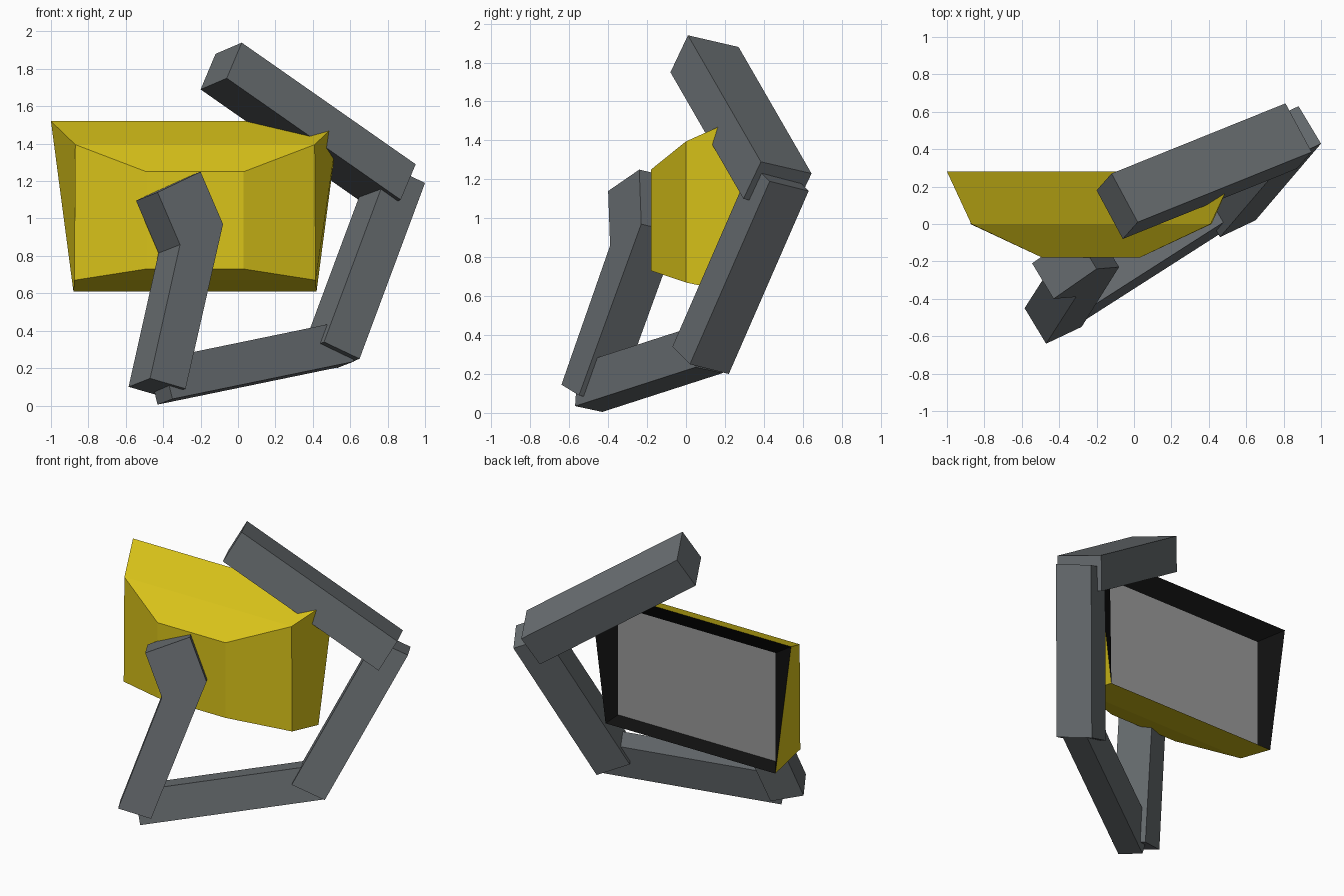
import bpy, bmesh
from mathutils import Vector

if "Cube" in bpy.data.objects:
    bpy.data.objects.remove(bpy.data.objects["Cube"])


def material(name, rgb):
    m = bpy.data.materials.new(name)
    m.diffuse_color = (*rgb, 1)
    m.use_nodes = True
    m.node_tree.nodes["Principled BSDF"].inputs["Base Color"].default_value = m.diffuse_color
    return m


yellow = material("yellow_shell", (0.70, 0.55, 0.01))
black = material("black_bezel", (0.005, 0.005, 0.005))
screen = material("grey_screen", (0.32, 0.32, 0.32))
steel = material("steel_arm", (0.14, 0.155, 0.165))


def finish(name, bm, mats):
    bmesh.ops.recalc_face_normals(bm, faces=bm.faces)
    me = bpy.data.meshes.new(name)
    bm.to_mesh(me)
    bm.free()
    for m in mats:
        me.materials.append(m)
    ob = bpy.data.objects.new(name, me)
    bpy.context.collection.objects.link(ob)
    return ob


def prism(name, outline, sweep):
    """Sweep a flat outline along a vector."""
    bm = bmesh.new()
    a = [bm.verts.new(p) for p in outline]
    b = [bm.verts.new(Vector(p) + Vector(sweep)) for p in outline]
    n = len(a)
    bm.faces.new(a)
    bm.faces.new(b[::-1])
    for i in range(n):
        bm.faces.new((a[i], a[(i + 1) % n], b[(i + 1) % n], b[i]))
    return finish(name, bm, [steel])


def beam(name, corner, u, v, axis):
    """Rectangular beam from one corner and its three edge vectors."""
    c, u, v = Vector(corner), Vector(u), Vector(v)
    return prism(name, [c, c + u, c + u + v, c + v], axis)


# Monitor housing: rings from the front plate to the rim, then into the screen
CX = -0.23
rings = [  # y, half width top, half width bottom, z bottom, z top
    (-0.18, 0.26, 0.26, 0.73, 1.25),
    (0.00, 0.64, 0.645, 0.67, 1.395),
    (0.28, 0.77, 0.65, 0.61, 1.52),
    (0.21, 0.603, 0.603, 0.655, 1.405),
]
bm = bmesh.new()
loops = []
for y, wt, wb, z0, z1 in rings:
    loops.append([bm.verts.new(p) for p in (
        (CX - wb, y, z0), (CX + wb, y, z0), (CX + wt, y, z1), (CX - wt, y, z1))])
bm.faces.new(loops[0])
for k, (lo, hi) in enumerate(zip(loops, loops[1:])):
    for i in range(4):
        j = (i + 1) % 4
        f = bm.faces.new((lo[i], lo[j], hi[j], hi[i]))
        f.material_index = 1 if k == 2 else 0
bm.faces.new(loops[-1][::-1]).material_index = 2
finish("monitor_housing", bm, [yellow, black, screen])

# Straight support beams
beam("upper_arm", (0.02, 0.01, 1.94), (-0.14, 0.26, -0.06), (-0.08, -0.09, -0.19), (0.93, 0.375, -0.65))
beam("side_arm", (0.65, 0.02, 0.25), (-0.12, 0.20, -0.05), (-0.19, -0.09, 0.09), (0.35, 0.41, 0.94))
beam("lower_arm", (-0.43, -0.43, 0.005), (0.08, -0.14, 0.03), (-0.054, 0.015, 0.217), (0.97, 0.62, 0.20))

# Bent arm that holds the front of the monitor
prism("bent_mount_arm", [
    (-0.47, -0.64, 0.145), (-0.31, -0.39, 0.86), (-0.43, -0.40, 1.14),
    (-0.20, -0.24, 1.25), (-0.08, -0.23, 0.97), (-0.28, -0.55, 0.09)],
    (-0.115, 0.19, -0.045))
